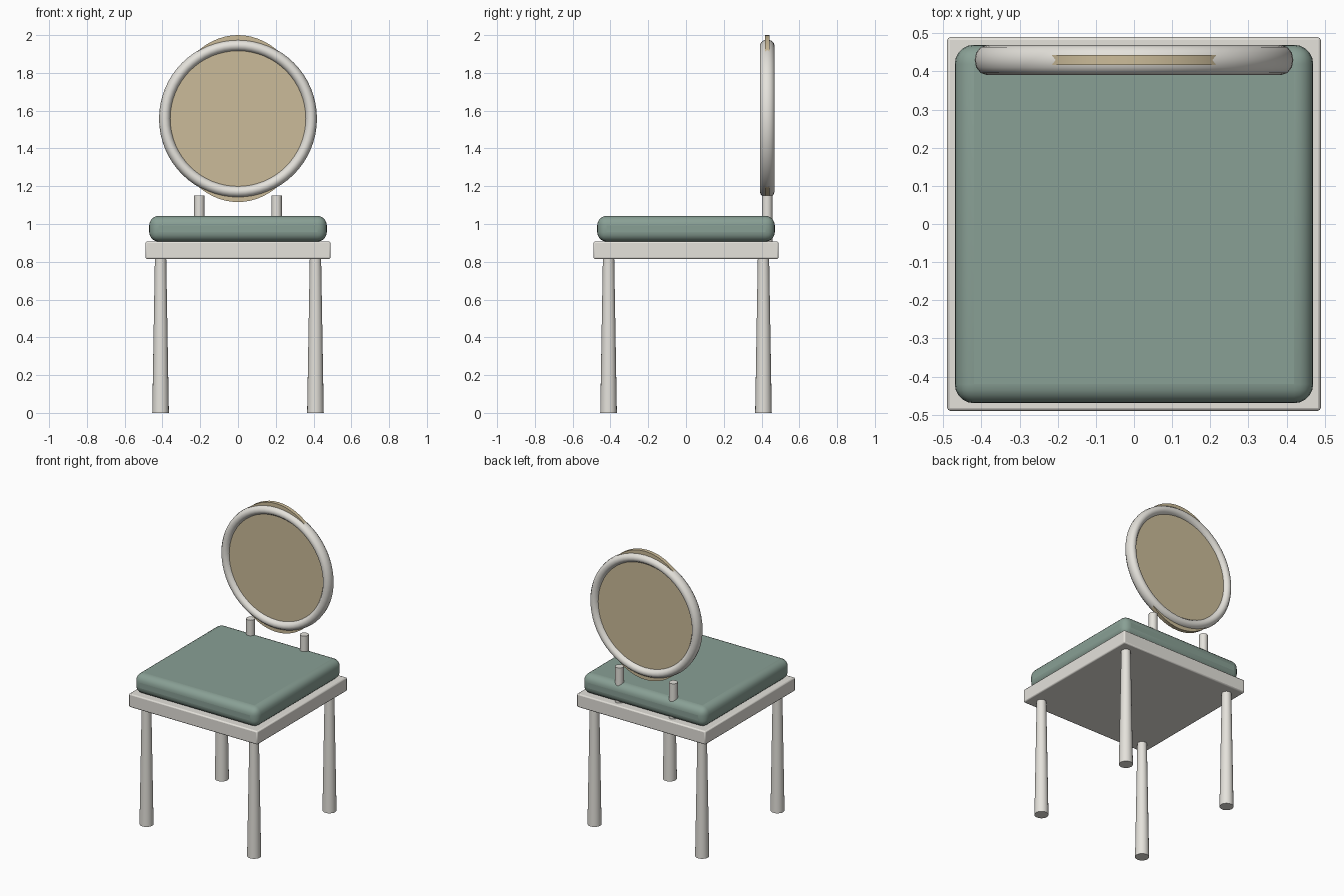
import bpy, bmesh, math
from mathutils import Matrix

if "Cube" in bpy.data.objects:
    bpy.data.objects.remove(bpy.data.objects["Cube"])


def material(name, rgb):
    m = bpy.data.materials.new(name)
    m.diffuse_color = (*rgb, 1)
    m.use_nodes = True
    m.node_tree.nodes["Principled BSDF"].inputs["Base Color"].default_value = m.diffuse_color
    return m


PAINT = material("cream_paint", (0.78, 0.76, 0.71))
FABRIC = material("green_fabric", (0.25, 0.35, 0.30))
PANEL = material("tan_panel", (0.60, 0.50, 0.32))


def finish(obj, name, mat):
    obj.name = name
    obj.data.materials.append(mat)
    bpy.ops.object.select_all(action='DESELECT')
    obj.select_set(True)
    bpy.context.view_layer.objects.active = obj
    bpy.ops.object.shade_smooth_by_angle(angle=math.radians(40))
    return obj


def slab(name, half, z0, z1, bevel, segs, mat):
    bpy.ops.mesh.primitive_cube_add(size=1, location=(0, 0, (z0 + z1) / 2))
    o = bpy.context.object
    o.data.transform(Matrix.Diagonal((2 * half, 2 * half, z1 - z0, 1)))
    b = o.modifiers.new("rounded_edges", 'BEVEL')
    b.width, b.segments = bevel, segs
    return finish(o, name, mat)


def rod(name, x, y, z0, z1, r_bottom, r_top):
    bpy.ops.mesh.primitive_cone_add(vertices=20, radius1=r_bottom, radius2=r_top,
                                    depth=z1 - z0, location=(x, y, (z0 + z1) / 2))
    return finish(bpy.context.object, name, PAINT)


# Seat frame and cushion
slab("seat_frame", 0.49, 0.815, 0.907, 0.008, 2, PAINT)
slab("seat_cushion", 0.47, 0.907, 1.043, 0.05, 5, FABRIC)

# Legs (flaring toward the floor) and short back posts
for side, x in (("left", -1), ("right", 1)):
    for end, y in (("front", -1), ("back", 1)):
        rod(f"{end}_{side}_leg", 0.41 * x, 0.41 * y, 0, 0.82, 0.044, 0.03)
    rod(f"{side}_back_post", 0.205 * x, 0.43, 0.90, 1.15, 0.0275, 0.0275)

# Round backrest ring, with its tube slightly deeper than it is wide
BACK_Y, BACK_Z = 0.43, 1.558
bpy.ops.mesh.primitive_torus_add(major_segments=64, minor_segments=12,
                                 major_radius=0.387, minor_radius=0.031)
ring = bpy.context.object
ring.data.transform(Matrix.Translation((0, BACK_Y, BACK_Z))
                    @ Matrix.Rotation(math.pi / 2, 4, 'X')
                    @ Matrix.Diagonal((1, 1, 1.26, 1)))
finish(ring, "backrest_ring", PAINT)

# Oval back panel, poking out above and below the ring
bpy.ops.mesh.primitive_cylinder_add(vertices=64, radius=1, depth=0.026)
panel = bpy.context.object
panel.data.transform(Matrix.Translation((0, BACK_Y, BACK_Z))
                     @ Matrix.Rotation(math.pi / 2, 4, 'X')
                     @ Matrix.Diagonal((0.362, 0.442, 1, 1)))
finish(panel, "backrest_panel", PANEL)
